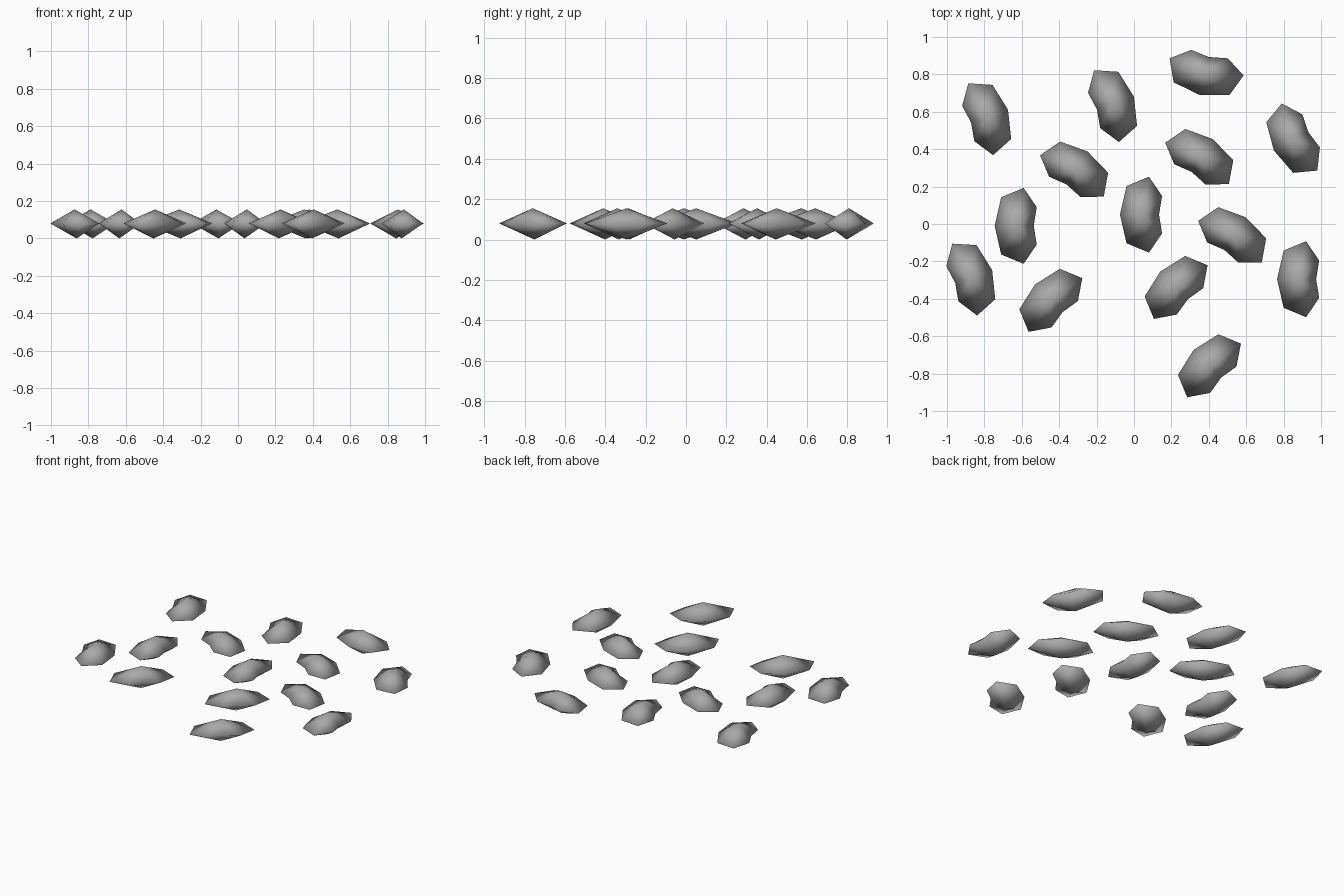
import bpy
import bmesh
from math import radians

cube = bpy.data.objects.get("Cube")
if cube:
    bpy.data.objects.remove(cube, do_unlink=True)

# Stone grey
grey = bpy.data.materials.new("stone_grey")
grey.use_nodes = True
colour = (0.4, 0.4, 0.4, 1)
grey.diffuse_color = colour
grey.node_tree.nodes["Principled BSDF"].inputs["Base Color"].default_value = colour

# Half outline of the stone, mirrored along its length; the notch is on +x
HALF = [(0.07, 0.1), (0, 0.203), (-0.12, 0.153)]
OUTLINE = [(0.054, 0)] + HALF + [(-0.155, 0)] + [(x, -y) for x, y in reversed(HALF)]
RIM, TOP = 0.08, 0.155


def stone_mesh():
    """A double pyramid over the notched outline."""
    bm = bmesh.new()
    rim = [bm.verts.new((x, y, RIM)) for x, y in OUTLINE]
    top = bm.verts.new((-0.033, 0, TOP))
    base = bm.verts.new((-0.045, 0, 0))
    for a, b in zip(rim, rim[1:] + rim[:1]):
        bm.faces.new((a, b, top))
        bm.faces.new((b, a, base))
    for face in bm.faces:
        face.smooth = True
    mesh = bpy.data.meshes.new("stone")
    bm.to_mesh(mesh)
    bm.free()
    mesh.materials.append(grey)
    return mesh


# Scattered stones, grouped by heading: degrees -> positions
LAYOUT = {
    0: [(0.08, 0.05), (-0.59, -0.01), (0.92, -0.295)],
    -161: [(-0.82, 0.56), (-0.147, 0.63), (-0.905, -0.297)],
    -123: [(-0.332, 0.257), (0.337, 0.324), (0.513, -0.094)],
    -45: [(-0.42, -0.433), (0.25, -0.364), (0.428, -0.783)],
    77: [(0.388, 0.84)],
    28: [(0.885, 0.465)],
}
mesh = stone_mesh()
for heading, spots in LAYOUT.items():
    for x, y in spots:
        stone = bpy.data.objects.new("stone", mesh)
        stone.location = (x, y, 0)
        stone.rotation_euler.z = radians(heading)
        bpy.context.collection.objects.link(stone)
